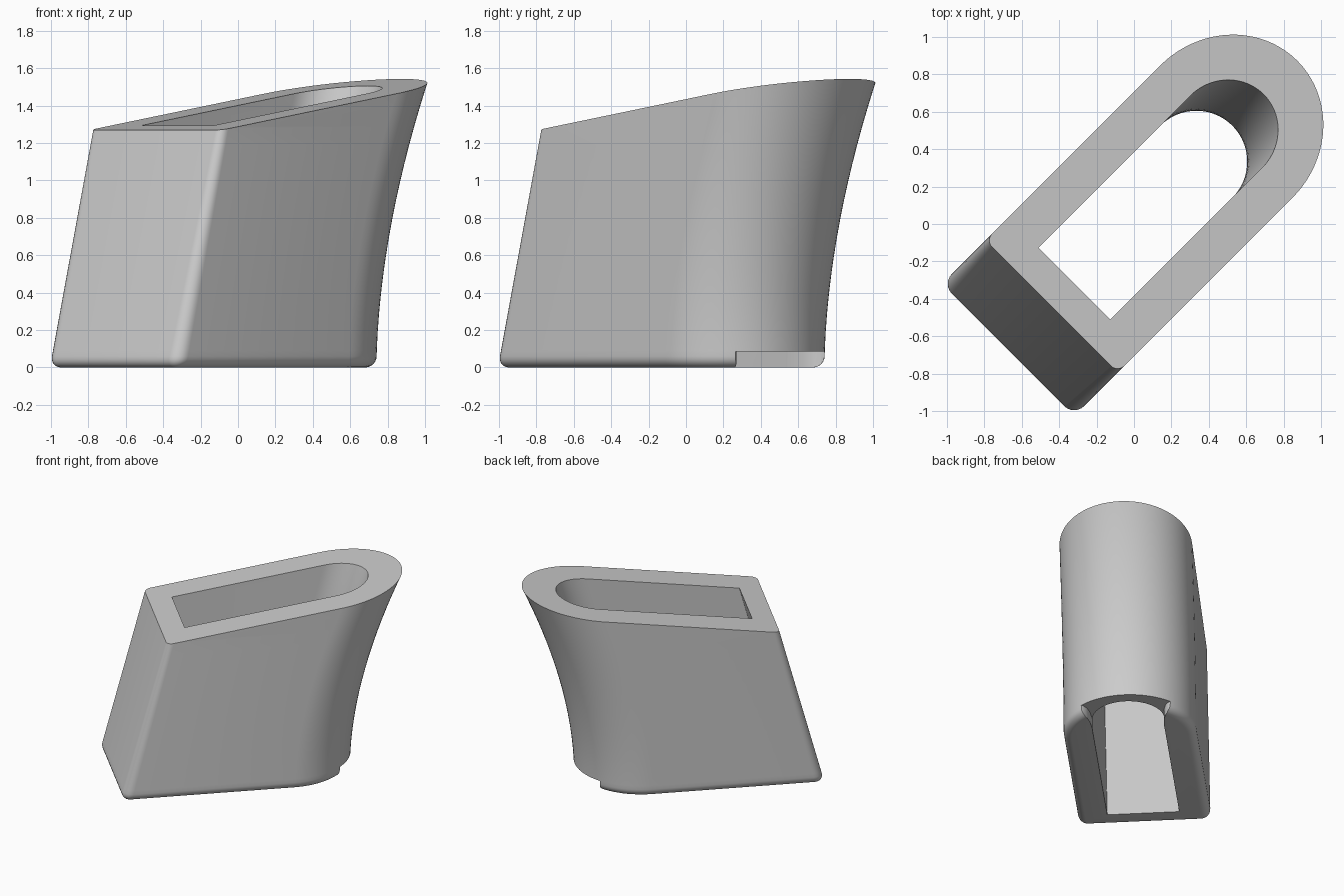
import bpy, bmesh, math
from mathutils import Matrix, Vector

cube = bpy.data.objects.get("Cube")
if cube:
    bpy.data.objects.remove(cube, do_unlink=True)

grey = bpy.data.materials.new("plain grey")
grey.use_nodes = True
colour = (0.6, 0.6, 0.6, 1)
grey.diffuse_color = colour
grey.node_tree.nodes["Principled BSDF"].inputs["Base Color"].default_value = colour

HEIGHT = 1.5
FILLET = 0.06
DIAGONAL = Matrix.Rotation(math.radians(45), 4, "Z")


def front(z):
    """Straight raked front wall."""
    return -0.95 + 0.27 * (z - FILLET)


def sweep(z):
    """Concave rearward sweep, from 0 at the foot to 1 at the rim."""
    return (max(z, 0) / HEIGHT) ** 1.8


def arc(cx, cy, r, start, end, steps):
    return [(cx + r * math.cos(math.radians(start + (end - start) * i / steps)),
             cy + r * math.sin(math.radians(start + (end - start) * i / steps)))
            for i in range(steps + 1)]


def outline(nose, centre, half, corner):
    """Flat front with small corners, round back."""
    pts = arc(centre, 0, half, -90, 90, 40)
    if corner:
        pts += arc(nose + corner, half - corner, corner, 90, 180, 6)
        pts += arc(nose + corner, corner - half, corner, 180, 270, 6)
    else:
        pts += [(nose, half), (nose, -half)]
    return pts


def loft(name, rings):
    """Skin a stack of (outline, z) rings and cap the ends."""
    bm = bmesh.new()
    loops = [[bm.verts.new((x, y, z)) for x, y in pts] for pts, z in rings]
    for low, high in zip(loops, loops[1:]):
        for i in range(len(low)):
            j = (i + 1) % len(low)
            bm.faces.new((low[i], low[j], high[j], high[i]))
    bm.faces.new(loops[0][::-1])
    bm.faces.new(loops[-1])
    bmesh.ops.recalc_face_normals(bm, faces=bm.faces)
    mesh = bpy.data.meshes.new(name)
    bm.to_mesh(mesh)
    bm.free()
    mesh.materials.append(grey)
    obj = bpy.data.objects.new(name, mesh)
    bpy.context.collection.objects.link(obj)
    return obj


# Outer body: filleted foot, then the swept wall
levels = []
for i in range(7):
    a = math.radians(15 * i)
    levels.append((FILLET * (1 - math.cos(a)), FILLET * (1 - math.sin(a))))
levels += [(z, 0) for z in [0.09 + 0.1 * k for k in range(17)]]
rings = []
for z, inset in levels:
    corner = 0.075 - 0.03 * z / HEIGHT - inset
    rings.append((outline(front(z) + inset, 0.34 + 0.375 * sweep(z), 0.5 - inset, corner), z))
body = loft("sleeve_body", rings)

# Sloped flat rim
bm = bmesh.new()
bm.from_mesh(body.data)
bmesh.ops.bisect_plane(bm, geom=bm.verts[:] + bm.edges[:] + bm.faces[:],
                       plane_co=Vector((-0.62, 0, 1.27)), plane_no=Vector((-0.147, 0, 1)),
                       clear_outer=True)
bmesh.ops.holes_fill(bm, edges=[e for e in bm.edges if e.is_boundary])
bmesh.ops.recalc_face_normals(bm, faces=bm.faces)
bm.to_mesh(body.data)
bm.free()

# Through hole and the rear notch at the foot
hole_levels = [-0.1, 0] + [0.085 + 0.1 * k for k in range(18)]
hole = loft("hole_cutter", [(outline(front(z) + 0.165, 0.47 + 0.237 * sweep(z), 0.272, 0), z)
                            for z in hole_levels])
side = [(0.2, 0.271), (0.5, 0.271), (0.6, 0.28), (0.66, 0.295),
        (0.7, 0.32), (0.72, 0.35), (0.73, 0.6), (1.1, 0.6)]
notch_shape = [(x, -y) for x, y in side] + side[::-1]
notch = loft("notch_cutter", [(notch_shape, -0.1), (notch_shape, 0.085)])

bpy.context.view_layer.objects.active = body
for cutter in (hole, notch):
    cutter.hide_render = True
    mod = body.modifiers.new("cut", "BOOLEAN")
    mod.operation = "DIFFERENCE"
    mod.solver = "EXACT"
    mod.object = cutter
    bpy.ops.object.modifier_apply(modifier=mod.name)
    bpy.data.objects.remove(cutter, do_unlink=True)

# Turn onto the diagonal and smooth the curved walls
body.data.transform(DIAGONAL)
bpy.ops.object.select_all(action="DESELECT")
body.select_set(True)
bpy.ops.object.shade_smooth_by_angle(angle=math.radians(30))
